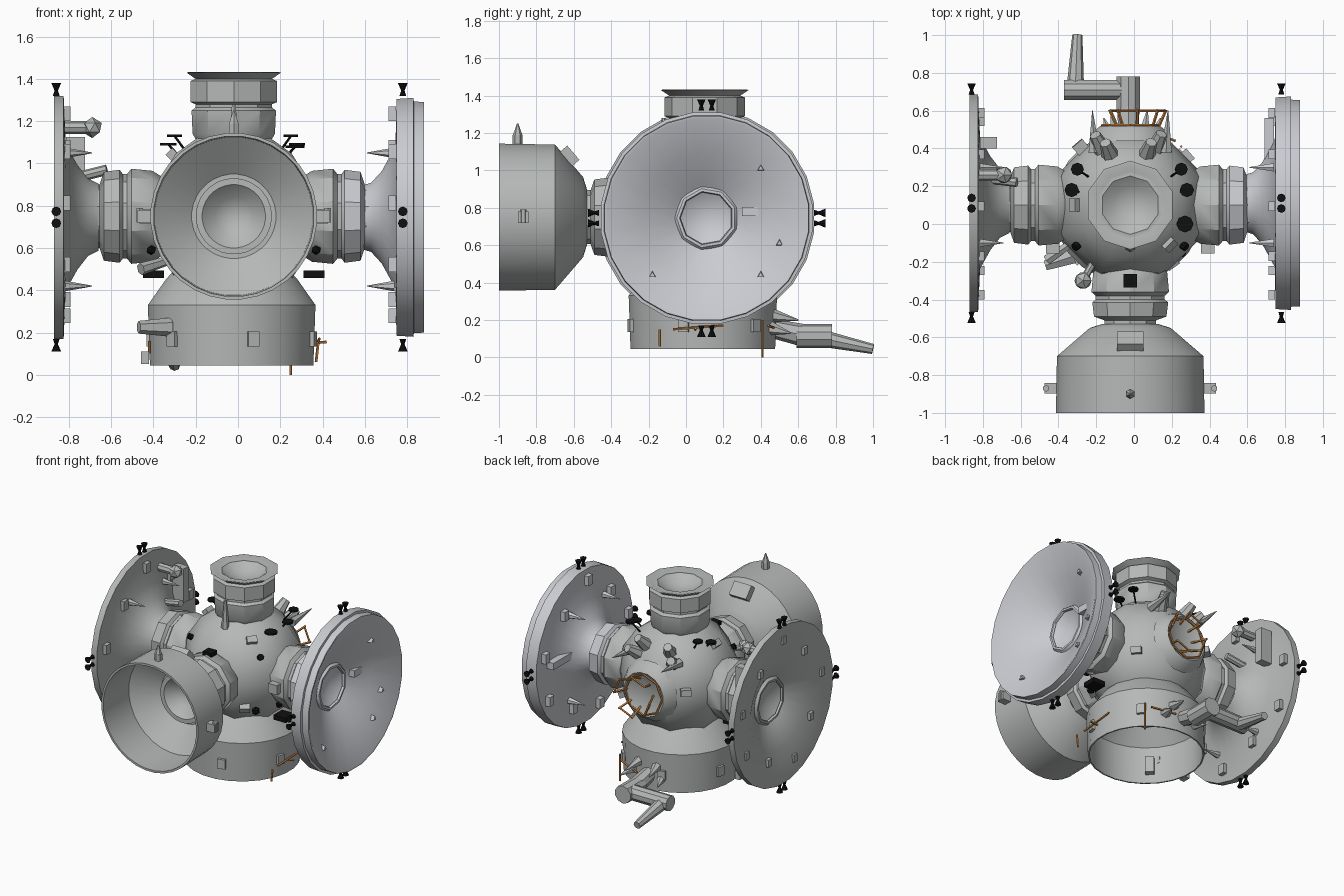
import bpy, bmesh, math
from mathutils import Vector, Matrix

if "Cube" in bpy.data.objects:
    bpy.data.objects.remove(bpy.data.objects["Cube"])

V = Vector
C = V((-0.02, 0.10, 0.75))          # hub centre


def material(name, rgb):
    m = bpy.data.materials.new(name)
    m.diffuse_color = (*rgb, 1)
    m.use_nodes = True
    m.node_tree.nodes["Principled BSDF"].inputs["Base Color"].default_value = m.diffuse_color
    return m


GREY = material("hull grey", (0.46, 0.48, 0.47))
PALE = material("pale dish grey", (0.59, 0.60, 0.635))
BLACK = material("black", (0.005, 0.005, 0.005))
ORANGE = material("orange brown", (0.66, 0.26, 0.06))


def finish(name, bm, mat, angle=35):
    bmesh.ops.recalc_face_normals(bm, faces=bm.faces)
    me = bpy.data.meshes.new(name)
    bm.to_mesh(me)
    bm.free()
    me.materials.append(mat)
    me.shade_smooth()
    me.set_sharp_from_angle(angle=math.radians(angle))
    ob = bpy.data.objects.new(name, me)
    bpy.context.collection.objects.link(ob)
    return ob


def frame(origin, direction):
    q = V(direction).normalized().to_track_quat('Z', 'Y')
    return Matrix.Translation(origin) @ q.to_matrix().to_4x4()


def lathe(name, mat, origin, axis, prof, n=24, angle=35):
    """Revolve (distance along axis, radius) points; radius 0 closes an end."""
    bm, m, rings = bmesh.new(), frame(origin, axis), []
    for d, r in prof:
        k = n if r > 0 else 1
        rings.append([bm.verts.new(m @ V((r * math.cos(2 * math.pi * (i + .5) / n),
                     r * math.sin(2 * math.pi * (i + .5) / n), d))) for i in range(k)])
    for a, b in zip(rings, rings[1:]):
        for i in range(n):
            j = (i + 1) % n
            vs = [a[i % len(a)], a[j % len(a)], b[j % len(b)], b[i % len(b)]]
            bm.faces.new(list(dict.fromkeys(vs)))
    return finish(name, bm, mat, angle)


def rod(bm, p, q, r1, r2=None, n=8):
    p, q = V(p), V(q)
    bmesh.ops.create_cone(bm, cap_ends=True, segments=n, radius1=r1,
                          radius2=r1 if r2 is None else r2, depth=(q - p).length,
                          matrix=frame((p + q) / 2, q - p))


def box(bm, p, size, direction=(0, 0, 1)):
    bmesh.ops.create_cube(bm, size=1, matrix=frame(p, direction) @ Matrix.Diagonal((*size, 1)))


def ball(bm, p, r, sub=1):
    bmesh.ops.create_icosphere(bm, subdivisions=sub, radius=r, matrix=Matrix.Translation(p))


# --- central eight-sided hub, smooth shaded
lathe("hub_sphere", GREY, C, (0, 0, 1),
      [(.42 * math.sin(math.radians(t)), .42 * math.cos(math.radians(t)) if abs(t) < 90 else 0)
       for t in (-90, -67.5, -45, -22.5, 0, 22.5, 45, 67.5, 90)], 8, 60)

# --- ribbed docking collars, ten sided
RIBS = [(0.33, .19), (0.37, .215), (0.47, .225), (0.49, .20), (0.51, .20),
        (0.525, .22), (0.60, .21), (0.62, .15), (0.66, .15)]
lathe("right_collar", GREY, C, (1, 0, 0), RIBS[:5], 10)
lathe("right_outer_collar", PALE, C, (1, 0, 0), RIBS[4:], 10)
lathe("left_collar", GREY, C, (-1, 0, 0), [(d + .015, r) for d, r in RIBS[:-1]] + [(.72, .16)], 10)
lathe("front_collar", GREY, C, (0, -1, 0), [(d - .01, r * .96) for d, r in RIBS], 10)
lathe("top_collar", GREY, C, (0, 0, 1),
      [(.35, .18), (.39, .205), (.50, .21), (.515, .19), (.53, .19), (.54, .215), (.64, .215),
       (.65, .19), (.68, .235), (.682, .225), (.665, .18), (.67, .155), (.63, .10), (.60, 0)], 10)

# --- side dishes: flared back, rim, hollow face, central socket
DISH = V((0, 0.11, 0.745))
lathe("right_dish", PALE, DISH, (1, 0, 0),
      [(.58, .15), (.63, .165), (.68, .22), (.745, .34), (.75, .565), (.83, .57), (.832, .553),
       (.88, .55), (.878, .535), (.77, .34), (.69, .18), (.665, .15), (.63, .07), (.62, 0)], 24)
lathe("left_dish", GREY, DISH, (-1, 0, 0),
      [(.66, .16), (.71, .185), (.76, .25), (.815, .35), (.825, .58), (.87, .58), (.868, .56),
       (.84, .34), (.76, .18), (.735, .15), (.70, .07), (.69, 0)], 24)
for s, x, name in ((1, .68, "right"), (-1, .755, "left")):
    lathe(name + "_socket_ring", PALE if s > 0 else GREY, DISH, (s, 0, 0),
          [(x, .14), (x + .015, .145), (x + .015, .16), (x - .01, .18)], 9)

# --- front module: open drum with a cone behind
lathe("front_module", GREY, C, (0, -1, 0),
      [(.63, .15), (.65, .215), (.80, .39), (1.10, .395), (1.10, .38), (.81, .375),
       (.68, .20), (.68, .17), (.72, .18), (.72, .15), (.66, .09), (.62, 0)], 32)

# --- bottom module: the same kind of drum, open downwards
lathe("bottom_module", GREY, (-.03, .09, 0), (0, 0, 1),
      [(.50, .27), (.45, .315), (.33, .40), (.045, .39), (.045, .38), (.32, .385),
       (.43, .30), (.43, .20)], 24)

# --- rear port with orange struts and hoops
lathe("rear_port", GREY, C, (0, 1, 0),
      [(.34, .22), (.40, .185), (.42, .16), (.405, .14), (.395, 0)], 16)
bm = bmesh.new()
for i in range(8):
    a, b = 2 * math.pi * i / 8, 2 * math.pi * (i + 1) / 8
    at = lambda t, r, y: C + V((r * math.cos(t) + .04, y, r * math.sin(t)))
    rod(bm, at(a, .10, .39), at(a, .15, .505), .008, n=5)
    if i % 2 == 0:
        rod(bm, at(a, .145, .50), at(b, .145, .50), .007, n=5)
    on = lambda t: C + V((.15 * math.cos(t), .422, .15 * math.sin(t)))
    rod(bm, on(a), on(b), .007, n=5)
for p, q in (((.37, -.14, .06), (.38, -.14, .15)), ((.25, .41, 0), (.25, .41, .2)),
             ((.375, -.07, .15), (.385, .2, .17)), ((.36, .05, .15), (.42, .05, .155)),
             ((-.42, .0, .10), (-.42, .0, .16)), ((.05, .50, .15), (.22, .44, .17))):
    rod(bm, p, q, .007, n=5)
finish("orange_struts_and_rails", bm, ORANGE)

# --- jointed rear arm with tapered tip
bm = bmesh.new()
rod(bm, (-.03, .44, .16), (-.03, .62, .12), .05, .06)
rod(bm, (-.03, .59, .115), (-.03, .78, .115), .065, n=10)
rod(bm, (-.03, .71, .115), (-.37, .71, .115), .055, n=10)
rod(bm, (-.31, .74, .10), (-.30, 1.0, .045), .045, .027)
for x, z, y in ((-.12, .2, .60), (.07, .2, .60), (.14, .13, .56), (-.16, .12, .56)):
    rod(bm, (x * .7, .43, z + .03), (x, y, z), .045, .004, 6)
finish("rear_arm", bm, GREY)

# --- thruster pairs at four points of each dish rim
bm = bmesh.new()
for x in (-.86, .78):
    for k in range(4):
        u = V((0, math.cos(k * math.pi / 2), math.sin(k * math.pi / 2)))
        w = V((0, -u.z, u.y))
        for o in (-.028, .028):
            p = DISH + V((x, 0, 0)) + w * o
            rod(bm, p + u * .575, p + u * .60, .016, .008)
            rod(bm, p + u * .60, p + u * .635, .008, .023)
finish("rim_thrusters", bm, BLACK)

# --- flat black antenna discs on stems, and other black fittings
bm = bmesh.new()
for x, y, z, r in ((-.30, .29, 1.13, .035), (-.33, .18, 1.09, .038), (.25, .29, 1.13, .035),
                   (.28, .18, 1.09, .038), (.27, 0, 1.08, .045)):
    rod(bm, (x, y, z - .006), (x, y, z + .006), r)
    rod(bm, (x, y, z), V((x, y, z)).lerp(C, .35), .006, n=5)
for s in (-1, 1):
    n = V((s * .29, -.22, .19)).normalized()
    rod(bm, C + n * .38, C + n * .42, .022)
    box(bm, (-.02 + s * .38, .02, .475), (.10, .10, .035))
    ball(bm, (-.02 + s * .39, -.05, .59), .024)
box(bm, (-.02, -.30, .965), (.07, .07, .03))
ball(bm, C + V((.27, -.25, -.20)), .03)
finish("black_fittings", bm, BLACK)

# --- pods, cones and boxes over the hub
bm = bmesh.new()
for d in ((-.4, .8, .6), (.35, .8, .6), (-.3, .75, .8), (.25, .75, .8)):
    n = V(d).normalized()
    rod(bm, C + n * .35, C + n * .50, .055, .03, 7)
for d in ((.5, -.5, .7), (-.75, -.0, .75), (.3, -.2, .9), (.7, .6, -.3), (-.6, .7, .1),
          (.5, -.7, -.4)):
    n = V(d).normalized()
    box(bm, C + n * .405, (.07, .045, .06), n)
for s in (-1, 1):
    rod(bm, (-.02 + s * .19, .38, .98), (-.02 + s * .2, .6, 1.0), .035, .002, 6)
    box(bm, (-.02 + s * .41, -.12, .75), (.07, .07, .07))
rod(bm, (-.02, -.12, 1.08), (-.02, -.12, 1.28), .028, .01, 6)
ball(bm, (-.27, -.30, .86), .05)
rod(bm, (-.27, -.30, .86), (-.18, -.14, .86), .02)
rod(bm, (-.46, -.19, .5), (-.3, -.08, .55), .03, .02, 6)
finish("hub_fittings", bm, GREY, 20)

# --- lugs, cone and hatch on the front module; boxes on the bottom module
bm = bmesh.new()
for s in (-1, 1):
    box(bm, (-.02 + s * .42, -.87, .75), (.07, .055, .06))
    rod(bm, (-.02 + s * .445, -.87, .72), (-.02 + s * .445, -.87, .79), .018, n=6)
rod(bm, (-.02, -.90, 1.13), (-.02, -.90, 1.19), .027, n=6)
rod(bm, (-.02, -.90, 1.19), (-.02, -.90, 1.25), .025, .004, 6)
box(bm, (-.02, -.625, 1.075), (.14, .10, .06), (0, .76, .65))
rod(bm, (-.32, -.17, .225), (-.47, -.22, .225), .045, .03, 6)
box(bm, (-.44, .0, .08), (.04, .06, .06))
for k in range(6):
    a = math.radians(45 + 60 * k)
    n = V((math.cos(a), math.sin(a), 0))
    box(bm, V((-.03, .09, .17)) + n * .395, (.055, .07, .03), n)
box(bm, (-.28, -.17, .17), (.06, .12, .05), (.7, .7, 0))
finish("module_fittings", bm, GREY, 20)

# --- boxes, cones and booms on the dishes
for s, back, mat, name in ((1, .74, PALE, "right"), (-1, .82, GREY, "left")):
    bm = bmesh.new()
    for i in range(9):
        a, r = 2 * math.pi * (i + .3) / 9, (.49, .42)[i % 2]
        u = V((0, math.cos(a), math.sin(a)))
        box(bm, DISH + V((s * (back - .01), 0, 0)) + u * r, (.05, .07, .035), (s, 0, 0))
        if s < 0:
            box(bm, DISH + V((-.855, 0, 0)) + u * (r - .02), (.04, .055, .03), (s, 0, 0))
    for z in (1.05, .42):
        for y in (-.1, .3):
            rod(bm, (s * back, y, z), (s * (back - .13), y, z), .025, .002, 6)
    if s > 0:
        box(bm, (.715, .43, .78), (.26, .05, .05), (1, 0, 0))
        for y, z in ((.4, 1.01), (-.18, .44), (.4, .44), (.5, .61)):
            r = math.hypot(y - DISH.y, z - DISH.z)
            x = .69 + (r - .18) * .53
            rod(bm, (x - .03, y, z), (x + .02, y, z), .026, .018, 3)
    else:
        rod(bm, (-.82, .26, 1.17), (-.69, .26, 1.17), .03)
        ball(bm, (-.69, .26, 1.17), .05)
        rod(bm, (-.78, .24, .93), (-.62, .22, .97), .025)
        box(bm, (-.77, .43, 1.0), (.06, .25, .09), (1, 0, 0))
    finish(name + "_dish_fittings", bm, mat, 20)
